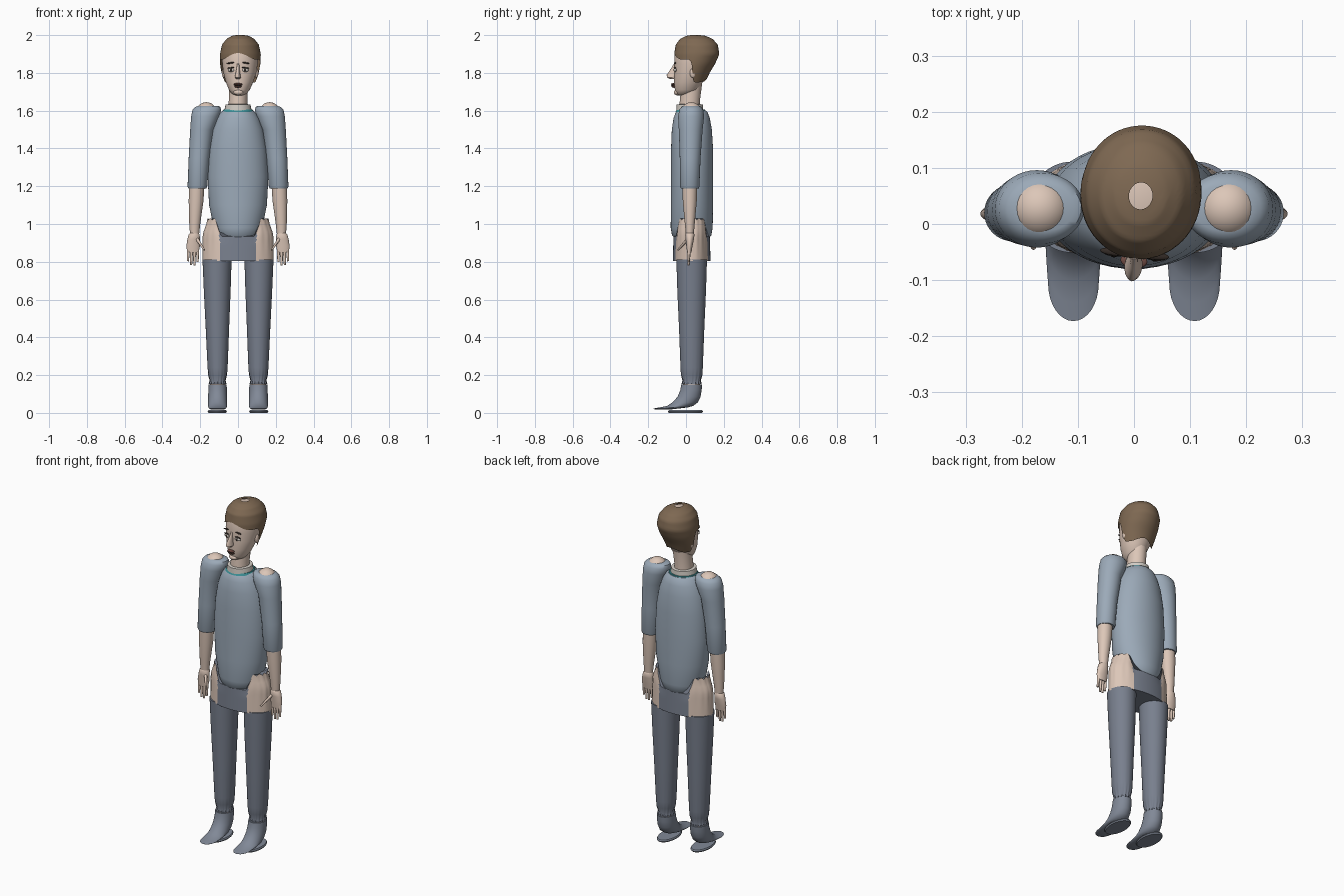
import bpy, bmesh
from math import sin, cos, pi, radians, sqrt
from mathutils import Matrix, Vector

cube = bpy.data.objects.get("Cube")
if cube:
    bpy.data.objects.remove(cube, do_unlink=True)


def material(name, r, g, b):
    m = bpy.data.materials.new(name)
    m.use_nodes = True
    m.diffuse_color = (r, g, b, 1)
    m.node_tree.nodes["Principled BSDF"].inputs["Base Color"].default_value = (r, g, b, 1)
    return m


SKIN = material("skin", .72, .57, .48)
SHIRT = material("blue grey cloth", .33, .40, .48)
TROUSER = material("dark grey cloth", .19, .215, .27)
BOOT = material("boot grey", .22, .25, .31)
HAIR = material("brown hair", .21, .14, .085)
TEAL = material("teal trim", .05, .30, .33)
COLLAR = material("pale collar", .66, .62, .57)
LIP = material("lip brown", .17, .075, .06)
WHITE = material("eye grey", .55, .52, .48)
DARK = material("dark brown", .035, .025, .02)

# The head is turned slightly to its right
TURN = Matrix.Translation((.012, .05, 0)) @ Matrix.Rotation(radians(-6), 4, 'Z') @ Matrix.Translation((0, -.05, 0))


def finish(name, bm, mats, matrix=None, rule=None):
    if matrix:
        bmesh.ops.transform(bm, matrix=matrix, verts=bm.verts)
    bmesh.ops.recalc_face_normals(bm, faces=bm.faces)
    me = bpy.data.meshes.new(name)
    for m in mats:
        me.materials.append(m)
    for f in bm.faces:
        f.smooth = True
        if rule:
            f.material_index = rule(f.calc_center_median())
    bm.to_mesh(me)
    bm.free()
    me.set_sharp_from_angle(angle=radians(40))
    ob = bpy.data.objects.new(name, me)
    bpy.context.collection.objects.link(ob)
    return ob


def skin_rings(rings, cap_start=True, cap_end=True):
    """Bridge equal rings of points into a tube."""
    bm = bmesh.new()
    vs = [[bm.verts.new(p) for p in ring] for ring in rings]
    n = len(vs[0])
    for a, b in zip(vs, vs[1:]):
        for i in range(n):
            j = (i + 1) % n
            bm.faces.new((a[i], a[j], b[j], b[i]))
    if cap_start:
        bm.faces.new(vs[0])
    if cap_end:
        bm.faces.new(vs[-1])
    return bm


def loft(name, sections, mat, n=32, side=1, matrix=None):
    """Sections are z, centre x, centre y, half width, half depth, optional ripple."""
    rings = []
    for z, cx, cy, rx, ry, *amp in sections:
        ring = []
        for i in range(n):
            a = 2 * pi * i / n
            k = 1 + (amp[0] * cos(16 * a) if amp else 0)
            ring.append((side * (cx + rx * k * cos(a)), cy + ry * k * sin(a), z))
        rings.append(ring)
    return finish(name, skin_rings(rings), [mat], matrix)


def ball(name, loc, scale, mat, matrix=None, tilt=0):
    bm = bmesh.new()
    bmesh.ops.create_uvsphere(bm, u_segments=24, v_segments=14, radius=1)
    m = Matrix.Translation(loc) @ Matrix.Rotation(tilt, 4, 'Y') @ Matrix.Diagonal((*scale, 1))
    return finish(name, bm, [mat], matrix @ m if matrix else m)


def rod(name, p, q, r1, r2, mat):
    p, q = Vector(p), Vector(q)
    bm = bmesh.new()
    bmesh.ops.create_cone(bm, cap_ends=True, segments=12, radius1=r1, radius2=r2, depth=(q - p).length)
    m = Matrix.Translation((p + q) / 2) @ (q - p).to_track_quat('Z', 'Y').to_matrix().to_4x4()
    return finish(name, bm, [mat], m)


def smooth(x, a, b):
    t = min(max((x - a) / (b - a), 0), 1)
    return t * t * (3 - 2 * t)


def at_height(profile, z):
    """Interpolate a top-down profile at a height."""
    for p, q in zip(profile, profile[1:]):
        if z >= q[0]:
            t = (p[0] - z) / (p[0] - q[0])
            return [u + (v - u) * t for u, v in zip(p, q)]
    return list(profile[-1])


# Torso, neckline, collar and neck
loft("torso", [(.925, 0, .03, .098, .09), (.94, 0, .03, .114, .104), (.98, 0, .03, .128, .111),
               (1.1, 0, .032, .153, .112), (1.25, 0, .032, .161, .112), (1.4, 0, .032, .152, .111),
               (1.5, 0, .031, .134, .106), (1.56, 0, .03, .112, .096), (1.59, 0, .03, .093, .085),
               (1.602, 0, .03, .078, .074)], SHIRT, 48)
loft("neckline_trim", [(1.594, 0, .025, .083, .08), (1.606, 0, .025, .076, .074)], TEAL, 40)
loft("collar", [(1.59, 0, .02, .074, .072), (1.632, 0, .02, .066, .07), (1.634, 0, .02, .054, .056)], COLLAR)
loft("neck", [(1.6, 0, .02, .052, .056), (1.65, 0, .02, .049, .053), (1.74, .004, .03, .049, .055)], SKIN)

# Pelvis: bare ragged hips with a cloth panel in the middle
rings = []
for row in range(11):
    t = row / 10
    ring = []
    for i in range(128):
        a = 2 * pi * i / 128
        rx, ry = .188 - .004 * t - .022 * smooth(t, .6, 1), .1 - .004 * t
        x = rx * cos(a)
        hip = smooth(abs(x), .085, .125)
        rim = .935 + hip * (.085 + .01 * abs(sin(11 * a)))
        flute = 1 + .012 * hip * t * cos(22 * a)
        ring.append((x * flute, .03 + ry * sin(a) * flute, .805 + t * (rim - .805)))
    rings.append(ring)
finish("pelvis", skin_rings(rings), [TROUSER, SKIN], rule=lambda c: int(abs(c.x) > .098))

for s, label in ((1, "left"), (-1, "right")):
    # Legs and feet
    loft(label + "_trouser_leg", [(.153, .108, .03, .045, .051, .05), (.172, .108, .03, .041, .047, .04),
                                  (.2, .108, .03, .049, .056, .015), (.24, .108, .03, .053, .059),
                                  (.45, .109, .03, .062, .067), (.65, .11, .03, .071, .076),
                                  (.812, .111, .03, .077, .081)], TROUSER, 64, s)
    loft(label + "_ankle", [(.13, .108, .03, .042, .046), (.17, .108, .03, .04, .044)], SKIN, 32, s)
    boot = [(.019, -.165, -.075, .036), (.023, -.173, -.04, .045), (.029, -.14, .01, .048),
            (.037, -.1, .038, .05), (.055, -.072, .062, .05), (.085, -.045, .077, .05),
            (.12, -.03, .083, .049), (.15, -.025, .085, .048)]
    loft(label + "_boot", [(z, .108, (f + b) / 2, w, (b - f) / 2) for z, f, b, w in boot], BOOT, 32, s)
    loft(label + "_sole", [(0, .11, -.003, .047, .088), (.007, .11, -.003, .051, .093),
                           (.014, .11, -.003, .047, .088)], BOOT, 32, s)

    # Sleeves, shoulders and forearms
    loft(label + "_sleeve", [(1.188, .215, .02, .047, .047), (1.198, .215, .02, .052, .051),
                             (1.35, .206, .022, .055, .055), (1.5, .191, .025, .062, .063),
                             (1.57, .173, .027, .075, .069), (1.605, .165, .028, .076, .063),
                             (1.62, .16, .028, .066, .052), (1.626, .157, .028, .05, .04)], SHIRT, 40, s)
    ball(label + "_shoulder", (s * .167, .028, 1.592), (.054, .054, .053), SKIN)
    loft(label + "_forearm", [(.945, .23, .02, .024, .021), (1.0, .229, .02, .029, .026),
                              (1.12, .222, .02, .039, .037), (1.21, .218, .02, .041, .04)], SKIN, 24, s)

    # Hands
    loft(label + "_hand", [(.848, .238, .017, .029, .011), (.88, .238, .018, .036, .016),
                           (.92, .235, .02, .033, .022), (.945, .232, .02, .029, .025),
                           (.953, .231, .02, .022, .02)], SKIN, 24, s)
    for k, length in enumerate((.06, .078, .076, .055)):
        x = .214 + .016 * k
        rod(label + "_finger", (s * x, .017, .87), (s * (x + .001 * k), .014, .858 - length), .0085, .0055, SKIN)
    rod(label + "_thumb", (s * .218, .01, .922), (s * .178, -.043, .862), .009, .004, SKIN)

# Head (top down: z, centre y, half width, half depth)
skull = [(1.99, .05, .03, .035), (1.98, .05, .055, .065), (1.95, .055, .086, .1), (1.9, .05, .098, .11),
         (1.85, .04, .094, .102), (1.8, .028, .087, .089), (1.75, .012, .072, .076),
         (1.71, .004, .055, .063), (1.69, -.006, .039, .047), (1.681, -.012, .02, .027)]
loft("head", [(z, 0, cy, rx, ry) for z, cy, rx, ry in skull], SKIN, 48, matrix=TURN)

# Hair cap with an opening at the crown
cap = [(2.0, .05, .021, .024), (1.996, .052, .045, .052), (1.98, .055, .073, .086), (1.95, .057, .097, .111),
       (1.9, .057, .108, .12), (1.85, .046, .107, .109), (1.8, .03, .1, .095), (1.74, .016, .084, .082)]
rings = []
for row in range(25):
    t = (row / 24) ** 1.7
    ring = []
    for i in range(64):
        a = 2 * pi * i / 64
        off = abs((a + pi / 2 + pi) % (2 * pi) - pi)
        rim = 1.905 - .035 * smooth(off, 0, 1) - .12 * smooth(off, 1.35, 2.0) + .02 * smooth(off, 2.3, pi)
        z = 2 + t * (rim - 2)
        _, cy, rx, ry = at_height(cap, z)
        ring.append((rx * cos(a), cy + ry * sin(a), z))
    rings.append(ring)
finish("hair", skin_rings(rings, False, False), [HAIR], TURN)


def face_y(x, z):
    _, cy, rx, ry = at_height(skull, z)
    return cy - ry * sqrt(max(0, 1 - (x / rx) ** 2))


# Face
loft("nose", [(1.768, 0, -.07, .010, .016), (1.776, 0, -.075, .016, .027), (1.79, 0, -.073, .013, .03),
              (1.82, 0, -.064, .008, .018), (1.85, 0, -.058, .006, .006)], SKIN, 20, matrix=TURN)
for s in (1, -1):
    x = s * .037
    ball("eye", (x, face_y(x, 1.815), 1.815), (.019, .009, .01), WHITE, TURN)
    ball("iris", (x, face_y(x, 1.815) - .006, 1.815), (.007, .005, .007), DARK, TURN)
    ball("upper_lid", (x, face_y(x, 1.827) - .002, 1.827), (.021, .007, .003), DARK, TURN, s * .1)
    ball("eyebrow", (x, face_y(x, 1.853), 1.853), (.025, .007, .004), DARK, TURN, s * .12)
    ball("ear", (s * .087, .045, 1.80), (.01, .016, .026), SKIN, TURN)
ball("upper_lip", (0, -.066, 1.74), (.024, .014, .006), LIP, TURN)
ball("lower_lip", (0, -.064, 1.728), (.02, .013, .007), LIP, TURN)
ball("mouth_line", (0, -.07, 1.734), (.022, .009, .003), DARK, TURN)
ball("chin", (0, -.045, 1.697), (.026, .02, .016), SKIN, TURN)
